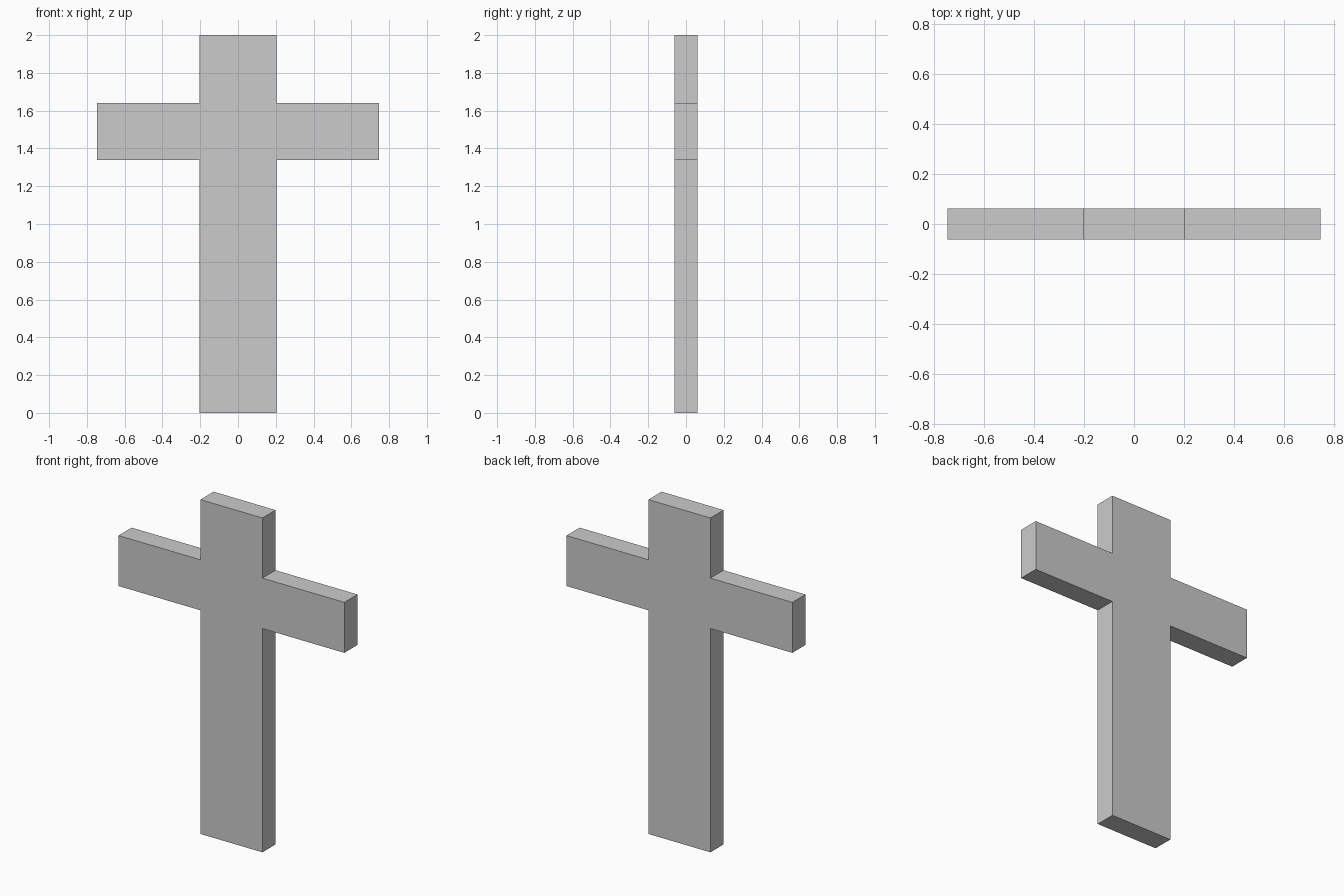
import bpy
import bmesh

if "Cube" in bpy.data.objects:
    bpy.data.objects.remove(bpy.data.objects["Cube"])

POST, ARM = 0.205, 0.747        # half widths
LOW, HIGH, TOP = 1.338, 1.64, 2.0
DEPTH = 0.062                   # half thickness

# Right half of the outline, bottom to top, mirrored for the left half
right = [(POST, 0), (POST, LOW), (ARM, LOW), (ARM, HIGH), (POST, HIGH), (POST, TOP)]
outline = right + [(-x, z) for x, z in reversed(right)]

# Cross: one flat outline extruded from front to back
bm = bmesh.new()
face = bm.faces.new([bm.verts.new((x, -DEPTH, z)) for x, z in outline])
extruded = bmesh.ops.extrude_face_region(bm, geom=[face], use_keep_orig=True)
back = [v for v in extruded["geom"] if isinstance(v, bmesh.types.BMVert)]
bmesh.ops.translate(bm, verts=back, vec=(0, 2 * DEPTH, 0))
bmesh.ops.recalc_face_normals(bm, faces=bm.faces)

mesh = bpy.data.meshes.new("cross")
bm.to_mesh(mesh)
bm.free()
cross = bpy.data.objects.new("cross", mesh)
bpy.context.collection.objects.link(cross)
